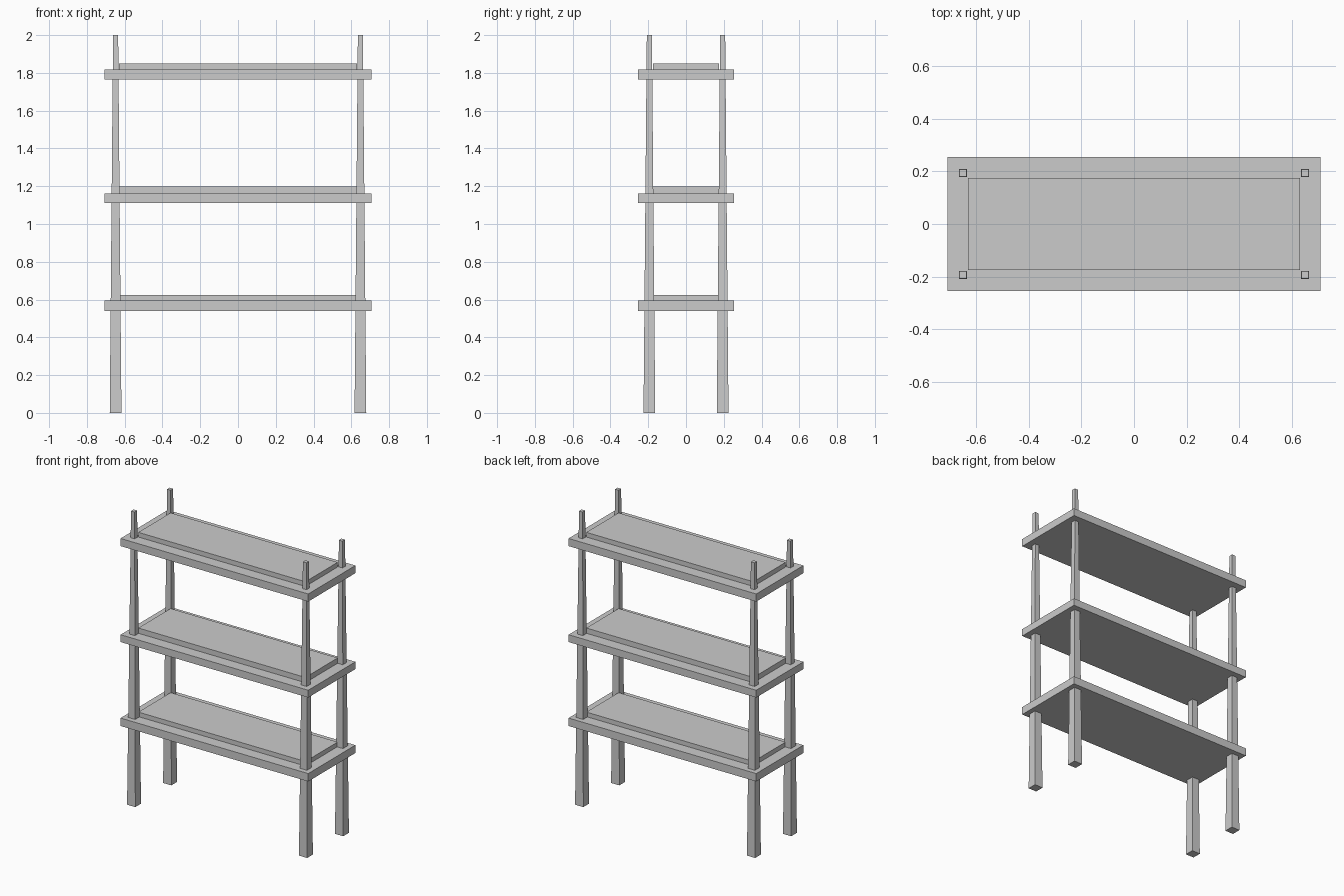
import bpy, bmesh

if "Cube" in bpy.data.objects:
    bpy.data.objects.remove(bpy.data.objects["Cube"])


def tapered_box(name, x, y, z0, z1, bottom, top):
    """Box with separate bottom and top (width, depth)."""
    bm = bmesh.new()
    bmesh.ops.create_cube(bm, size=1)
    for v in bm.verts:
        w, d = top if v.co.z > 0 else bottom
        v.co = (x + v.co.x * w, y + v.co.y * d, z1 if v.co.z > 0 else z0)
    mesh = bpy.data.meshes.new(name)
    bm.to_mesh(mesh)
    bm.free()
    obj = bpy.data.objects.new(name, mesh)
    bpy.context.collection.objects.link(obj)
    return obj


# Three shelves, each a wide board with a smaller raised panel on top
shelves = [("lower", 0.54, 0.594, 0.625),
           ("middle", 1.112, 1.162, 1.198),
           ("upper", 1.766, 1.818, 1.85)]
for label, z0, z1, z2 in shelves:
    tapered_box(label + "_shelf_board", 0, 0, z0, z1, (1.415, 0.508), (1.415, 0.508))
    tapered_box(label + "_shelf_panel", 0, 0, z1, z2, (1.26, 0.348), (1.26, 0.348))

# Four full-height posts tapering towards the top
for side, x in (("left", -0.648), ("right", 0.648)):
    for end, y in (("front", -0.194), ("back", 0.194)):
        tapered_box(f"{end}_{side}_post", x, y, 0, 2, (0.062, 0.062), (0.027, 0.027))
